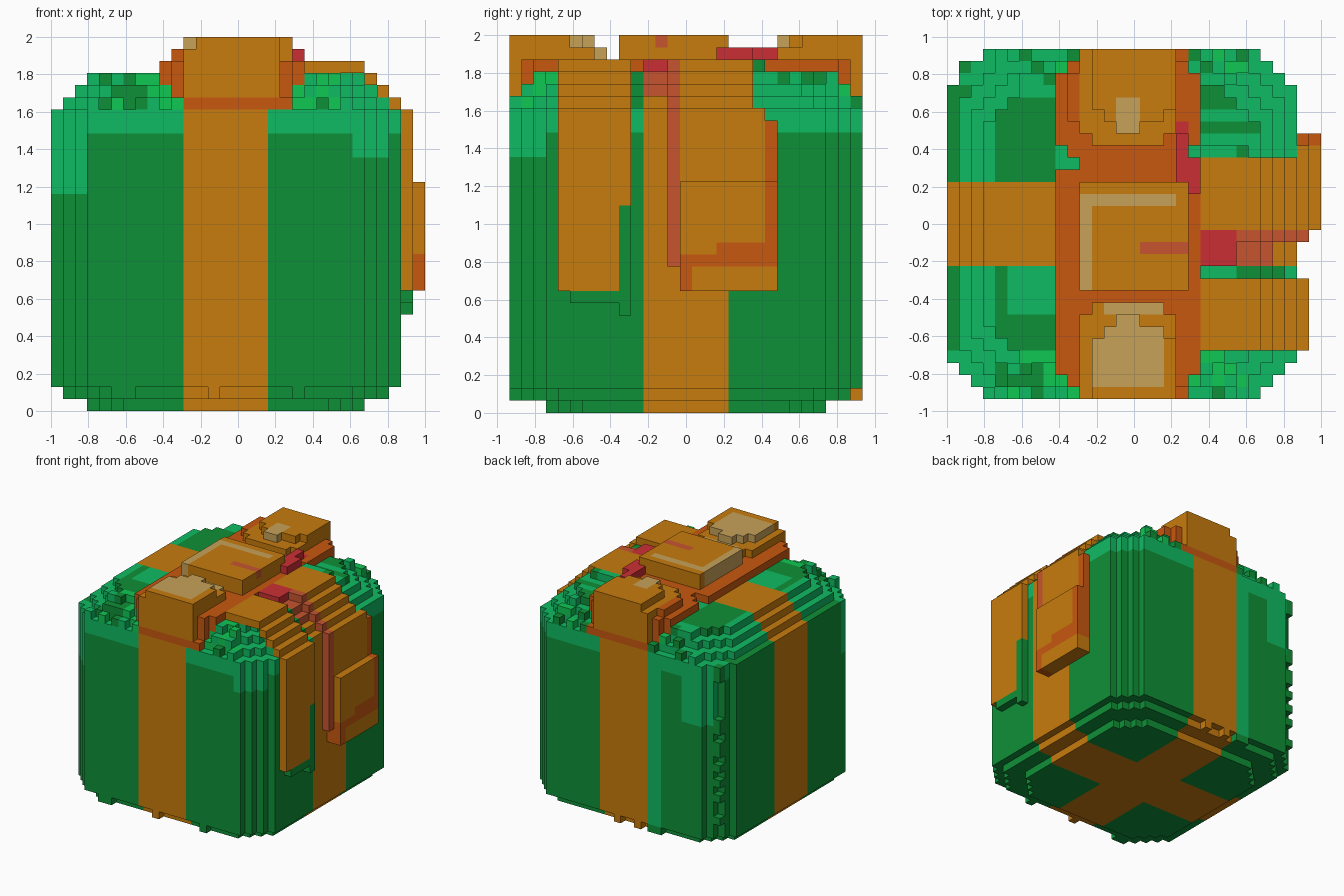
import bpy, bmesh, random
from mathutils import Vector

random.seed(4)
cube = bpy.data.objects.get("Cube")
if cube:
    bpy.data.objects.remove(cube)

U = 2 / 31                 # edge of one block
N = 28                     # last block index across the box
ORIGIN = Vector((-1, -14.5 * U, 0))

COLOURS = {
    "green": (.0045, .28, .038),
    "teal": (.005, .5, .125),
    "bright_green": (.005, .58, .09),
    "orange": (.58, .2, .004),
    "dark_orange": (.58, .098, .005),
    "tan": (.57, .36, .098),
    "red": (.6, .028, .033),
    "coral": (.57, .09, .029),
}
materials = {}
for name, rgb in COLOURS.items():
    m = bpy.data.materials.new(name)
    m.use_nodes = True
    m.diffuse_color = (*rgb, 1)
    bsdf = next(n for n in m.node_tree.nodes if n.type == 'BSDF_PRINCIPLED')
    bsdf.inputs["Base Color"].default_value = (*rgb, 1)
    bsdf.inputs["Roughness"].default_value = .9
    materials[name] = m

cells = {}                 # block position -> (part, colour)


def span(r):
    return range(r[0], r[1] + 1) if isinstance(r, tuple) else (r,)


def fill(part, colour, xs, ys, zs):
    """Add a cuboid of blocks."""
    for i in span(xs):
        for j in span(ys):
            for k in span(zs):
                cells[i, j, k] = (part, colour)


def paint(colour, xs, ys, zs):
    """Recolour the blocks that already exist in a cuboid."""
    for i in span(xs):
        for j in span(ys):
            for k in span(zs):
                if (i, j, k) in cells:
                    cells[i, j, k] = (cells[i, j, k][0], colour)


def inset(k):
    return 3 if k == 0 else 1 if k == 1 else max(0, k - 24)


ALL = (0, N)

# Rounded gift box with a stepped top and bottom
for k in range(28):
    c = inset(k)
    for i in range(N + 1):
        for j in range(N + 1):
            a, b = min(i, N - i) - c, min(j, N - j) - c
            if a >= 0 and b >= 0 and a + b >= 3:
                cells[i, j, k] = ("gift_box", "teal" if k > 22 else "green")

# Painted patches on the box sides and lid
paint("teal", (0, 2), (0, 3), (18, 24))
paint("teal", (25, 26), 0, (21, 24))
paint("teal", (25, N), (0, 2), (21, 24))
paint("teal", (9, 10), N, (2, 24))
paint("teal", (2, 5), (26, N), (17, 24))
paint("green", (0, 1), (4, 25), (23, 24))
paint("green", (4, 8), (18, 24), 27)
paint("green", (4, 8), (4, 10), 27)
paint("teal", (5, 8), (7, 10), 27)
paint("green", (21, 25), (22, 25), 27)
paint("teal", (21, 25), 23, 27)
paint("green", (24, 27), (10, 10), (24, 27))

# Ragged blocks along the lid rim, the base rim and one corner
for k in (25, 26, 27):
    for i in range(3, N - 2):
        for j in (k - 25, N - k + 25):
            if random.random() < .45 and (i, j, k - 1) in cells:
                fill("gift_box", random.choice(("teal", "bright_green", "green")), i, j, k)
    paint("bright_green", (k - 24, N - k + 24), k - 24, k)
for i in range(3, N - 2):
    for j in (0, N):
        if random.random() < .2:
            fill("gift_box", "green", i, j, 1)
for k in range(3, 25):
    if random.random() < .35:
        fill("gift_box", "green", 1, N - 1, k)
for i in range(4, 9):
    if random.random() < .6:
        paint("green", i, (0, 2), (25, 27))

# Cross ribbon, flush with the box
for pos in [p for p in cells]:
    i, j, k = pos
    if 11 <= i <= 17 or 11 <= j <= 17:
        cells[pos] = ("ribbon", "orange")

# Small raised fold on the lid
fill("lid_fold", "teal", (21, 24), (19, 20), 28)
paint("green", 24, (19, 20), 28)


def tail(part, colour, y0, y1, low):
    """Ribbon tail lying over the stepped lid and down the side."""
    for i in range(21, 29):
        fill(part, colour, i, (y0, y1), min(28, 53 - i))
    fill(part, colour, 29, (y0, y1), (low, 24))


# Ribbon tails
tail("front_tail", "orange", 4, 8, 10)
tail("front_tail", "orange", 9, 9, 17)
fill("front_tail", "green", 29, (5, 9), 9)
fill("front_tail", "green", 29, 9, (8, 16))
tail("tail_edge", "coral", 13, 13, 12)
fill("tail_edge", "red", (21, 23), (11, 13), 28)
paint("coral", (24, 27), (11, 12), (26, 27))
tail("back_tail", "orange", 14, 19, 13)
fill("back_tail", "orange", 29, 20, (13, 24))
fill("back_tail", "dark_orange", 29, 21, (13, 23))
for x, top in ((29, 12), (30, 18)):
    fill("back_tail", "orange", x, (14, 20), (13, 18))
    fill("back_tail", "dark_orange", x, 21, (12, top))
    fill("back_tail", "dark_orange", x, (14, 20), 12)
    fill("back_tail", "dark_orange", x, (17, 20), 13)
    fill("back_tail", "orange", x, (15, 21), (10, 11))
    fill("back_tail", "dark_orange", x, 14, (10, 11))

# Bow base under the knot
fill("bow_base", "dark_orange", (9, 20), (8, 18), 28)
fill("bow_base", "dark_orange", (11, 19), (6, 22), 28)


# Bow loops, front and back
def loop(part, flip):
    def ys(a, b):
        return (N - b, N - a) if flip else (a, b)
    fill(part, "dark_orange", (10, 19), ys(1, 8), (26, 28))
    fill(part, "dark_orange", (9, 20), ys(2, 7), (27, 28))
    fill(part, "dark_orange", (11, 19), ys(0, 5), 25)
    fill(part, "orange", (11, 18), ys(0, 6), (26, 29))
    fill(part, "orange", (12, 17), ys(7, 7), 29)
    fill(part, "orange", (12, 18), ys(0, 4), 30)
    fill(part, "orange", (13, 17), ys(5, 5), 30)
    fill(part, "orange", (14, 15), ys(6, 6), 30)


loop("front_loop", False)
loop("back_loop", True)
fill("back_loop", "dark_orange", 10, (23, 26), 29)
paint("tan", (12, 17), (1, 6), 30)
paint("tan", (13, 17), 7, 29)
paint("tan", (14, 15), (21, 24), 30)

# Knot with a highlight line and a red fold beside it
fill("knot", "orange", (11, 19), (9, 17), (29, 30))
paint("tan", 11, (9, 16), (29, 30))
paint("tan", (11, 18), 16, 30)
paint("coral", (16, 19), 12, 30)
fill("knot_fold", "red", 19, (18, 21), 29)
fill("knot_fold", "red", 20, (17, 19), 29)
fill("knot_fold", "red", 19, (21, 22), 28)

# Turn every part into a mesh of its exposed block faces
DIRECTIONS = [Vector(d) for d in ((1, 0, 0), (0, 1, 0), (0, 0, 1))]


def build(part):
    bm = bmesh.new()
    verts, used = {}, []

    def corner(p):
        key = tuple(round(c) for c in p)
        if key not in verts:
            verts[key] = bm.verts.new(ORIGIN + Vector(key) * U)
        return verts[key]

    for pos, (owner, colour) in cells.items():
        if owner != part:
            continue
        base = Vector(pos)
        for a in range(3):
            n, u, v = (DIRECTIONS[(a + s) % 3] for s in range(3))
            for side in (0, 1):
                beside = base + n * (2 * side - 1)
                if tuple(int(c) for c in beside) in cells:
                    continue
                p = base + n * side
                quad = [p, p + u, p + u + v, p + v]
                if not side:
                    quad.reverse()
                if colour not in used:
                    used.append(colour)
                face = bm.faces.new([corner(q) for q in quad])
                face.material_index = used.index(colour)
    mesh = bpy.data.meshes.new(part)
    bm.to_mesh(mesh)
    bm.free()
    for colour in used:
        mesh.materials.append(materials[colour])
    bpy.context.collection.objects.link(bpy.data.objects.new(part, mesh))


for part in sorted({owner for owner, _ in cells.values()}):
    build(part)
